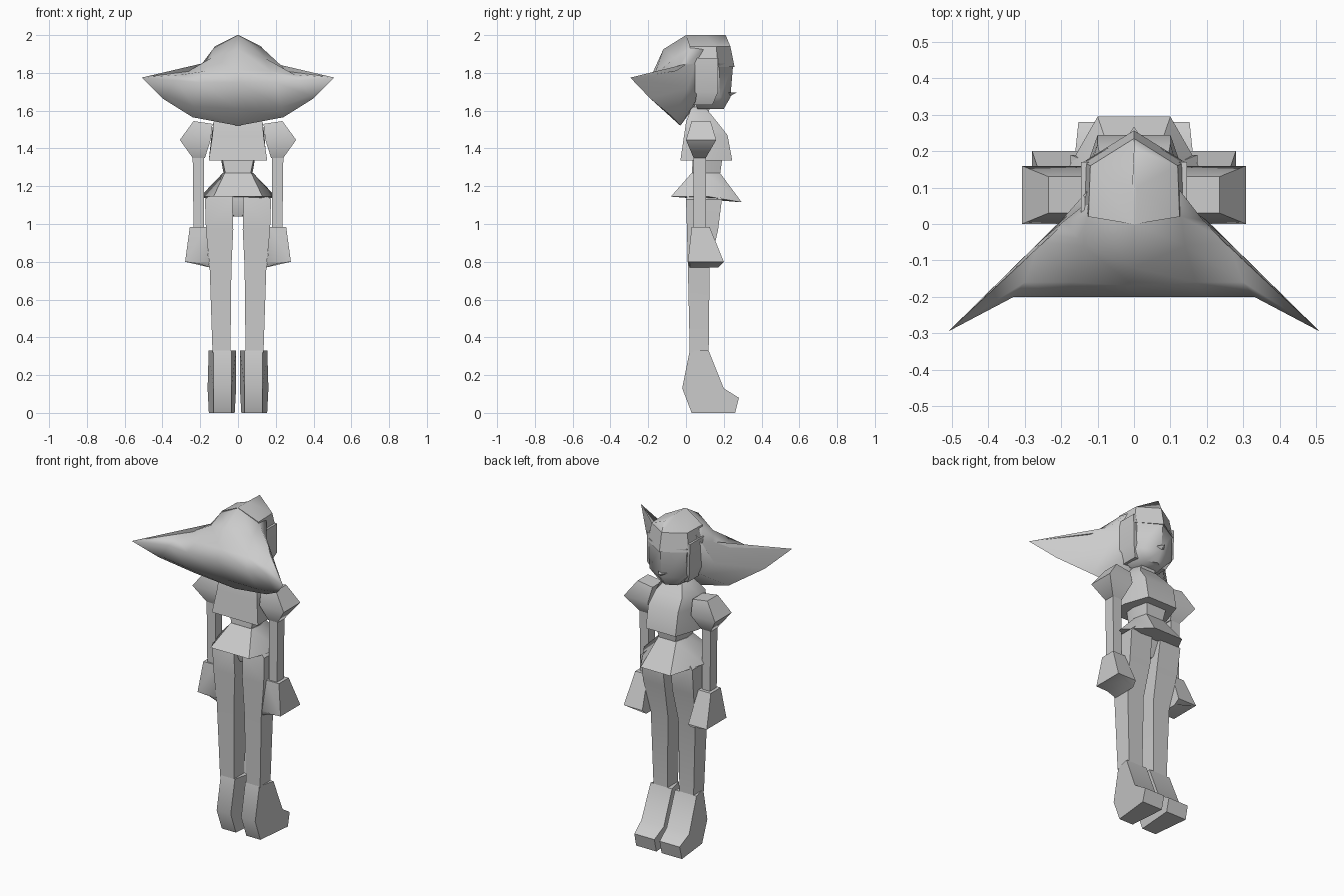
import bpy
import bmesh
from mathutils import Vector

cube = bpy.data.objects.get("Cube")
if cube:
    bpy.data.objects.remove(cube, do_unlink=True)

grey = bpy.data.materials.new("plain_grey")
grey.use_nodes = True
colour = (0.6, 0.6, 0.6, 1)
grey.diffuse_color = colour
grey.node_tree.nodes["Principled BSDF"].inputs["Base Color"].default_value = colour


def loft(name, rings, mirrored=False, angle=0.7):
    """Skin a row of matching closed rings, then close both ends."""
    bm = bmesh.new()
    rows = [[bm.verts.new(point) for point in ring] for ring in rings]
    count = len(rows[0])
    for lower, upper in zip(rows, rows[1:]):
        for i in range(count):
            j = (i + 1) % count
            bm.faces.new((lower[i], lower[j], upper[j], upper[i]))
    bm.faces.new(rows[0])
    bm.faces.new(rows[-1])
    bmesh.ops.remove_doubles(bm, verts=bm.verts, dist=0.0005)
    bmesh.ops.recalc_face_normals(bm, faces=bm.faces)
    mesh = bpy.data.meshes.new(name)
    bm.to_mesh(mesh)
    bm.free()
    mesh.materials.append(grey)
    part = bpy.data.objects.new(name, mesh)
    bpy.context.collection.objects.link(part)
    bpy.ops.object.select_all(action="DESELECT")
    part.select_set(True)
    bpy.context.view_layer.objects.active = part
    bpy.ops.object.shade_smooth_by_angle(angle=angle)
    if mirrored:
        part.modifiers.new("other_side", "MIRROR")
    return part


def box_ring(z, inner, outer, front, back, tilt=0):
    """Four corners; tilt raises the outer edge."""
    return [(inner, front, z), (outer, front, z + tilt),
            (outer, back, z + tilt), (inner, back, z)]


def body_ring(z, front_x, front, side_x, side, back_x, back, drop=0):
    """Six corners: narrow front and back edges with wide sides."""
    return [(-front_x, front, z), (front_x, front, z), (side_x, side, z),
            (back_x, back, z - drop), (-back_x, back, z - drop), (-side_x, side, z)]


def head_ring(z, rear_x, rear, cheek_x, cheek, tip):
    """Five corners with a pointed front edge on the middle line."""
    return [(-rear_x, rear, z), (rear_x, rear, z), (cheek_x, cheek, z),
            (0, tip, z), (-cheek_x, cheek, z)]


def flip(ring):
    return [(-x, y, z) for x, y, z in ring]


# Legs, with fuller thighs than calves
loft("legs", [
    box_ring(1.2, .03, .1, .03, .16),
    box_ring(1.13, .03, .175, 0, .19),
    box_ring(.97, .025, .17, .005, .17),
    box_ring(.77, .035, .15, .01, .125),
    box_ring(.32, .04, .135, .02, .12),
], mirrored=True)

# Hips join the legs under the skirt
loft("hips", [
    body_ring(1.25, .06, .04, .08, .1, .06, .17),
    body_ring(1.13, .08, .02, .15, .1, .09, .17),
    body_ring(1.04, .02, .05, .025, .1, .02, .13),
])

# Boots: side profile, with sides pinched along the heel and shin
profile = [(.02, .33), (.12, .33), (.2, .13), (.28, .08), (.26, 0), (.03, 0), (-.02, .13)]
wide = [0, 1, 1, .7, .7, 0, 0]
loft("boots", [
    [(.035 - .025 * w, y, z) for (y, z), w in zip(profile, wide)],
    [(.13 + .035 * w - .03 * z * w, y, z) for (y, z), w in zip(profile, wide)],
], mirrored=True)

# Flared skirt
loft("skirt", [
    body_ring(1.27, .07, .03, .08, .1, .06, .18),
    body_ring(1.145, .13, -.08, .2, .12, .1, .295, .03),
])

# Waist and flared jacket
loft("waist", [
    body_ring(1.4, .095, .04, .1, .1, .08, .2),
    body_ring(1.26, .065, .03, .075, .1, .055, .18),
])
loft("jacket", [
    body_ring(1.62, .05, .03, .055, .07, .04, .1),
    body_ring(1.54, .13, 0, .13, .07, .09, .165),
    body_ring(1.47, .135, -.01, .14, .08, .1, .22),
    body_ring(1.335, .155, -.03, .15, .1, .1, .245),
])

# Puffed shoulders, arms and mitten hands
loft("shoulders", [
    box_ring(1.53, .135, .235, .03, .13, .015),
    box_ring(1.445, .145, .308, 0, .16),
    box_ring(1.35, .175, .24, .04, .105),
], mirrored=True, angle=1)
loft("arms", [
    box_ring(1.36, .18, .24, .04, .105),
    box_ring(.97, .18, .235, .04, .105),
], mirrored=True)
loft("hands", [
    box_ring(.985, .17, .255, .03, .125),
    box_ring(.8, .155, .28, .01, .2),
    box_ring(.77, .15, .21, .02, .17, .02),
], mirrored=True)

# Neck, face and nose
loft("neck", [
    box_ring(1.68, -.045, .045, .05, .13),
    box_ring(1.57, -.05, .05, .04, .12),
])
loft("face", [
    head_ring(1.61, .08, .06, .06, .17, .2),
    head_ring(1.67, .125, .04, .12, .18, .235),
    head_ring(1.85, .135, .04, .13, .175, .25),
], angle=.9)
loft("nose", [
    [(-.03, .22, 1.695), (.03, .22, 1.695), (0, .22, 1.67)],
    [(0, .268, 1.695)] * 3,
], angle=.2)

# Crest over the brow and hair panels beside the cheeks
loft("crest", [
    head_ring(1.83, .145, .02, .14, .17, .257),
    head_ring(1.94, .125, .02, .12, .16, .235),
    head_ring(2, .005, 0, .005, .1, .21),
])
loft("side_hair", [
    box_ring(1.88, .1, .145, .0, .17),
    box_ring(1.7, .1, .143, .0, .17),
    box_ring(1.63, .08, .11, .04, .14),
], mirrored=True, angle=.9)

# Broad swept hair: sections from the middle out to one pointed tip
middle = [(0, .1, 2), (0, 0, 2), (0, -.12, 1.925), (0, -.17, 1.815),
          (0, -.2, 1.75), (0, -.12, 1.61), (0, -.03, 1.52), (0, .05, 1.63)]
shoulder = [(.12, .1, 1.93), (.13, .02, 1.93), (.14, -.06, 1.88), (.17, -.16, 1.81),
            (.2, -.2, 1.75), (.23, -.14, 1.62), (.24, -.07, 1.565), (.14, .05, 1.65)]
wing = [(.14, .05, 1.85), (.19, .01, 1.85), (.26, -.05, 1.81), (.3, -.16, 1.79),
        (.33, -.2, 1.76), (.38, -.2, 1.68), (.4, -.19, 1.665), (.2, .01, 1.72)]
tip = [(.51, -.295, 1.775)] * 8
half = [shoulder, wing, tip]
loft("swept_hair", [flip(r) for r in reversed(half)] + [middle] + half, angle=1)
